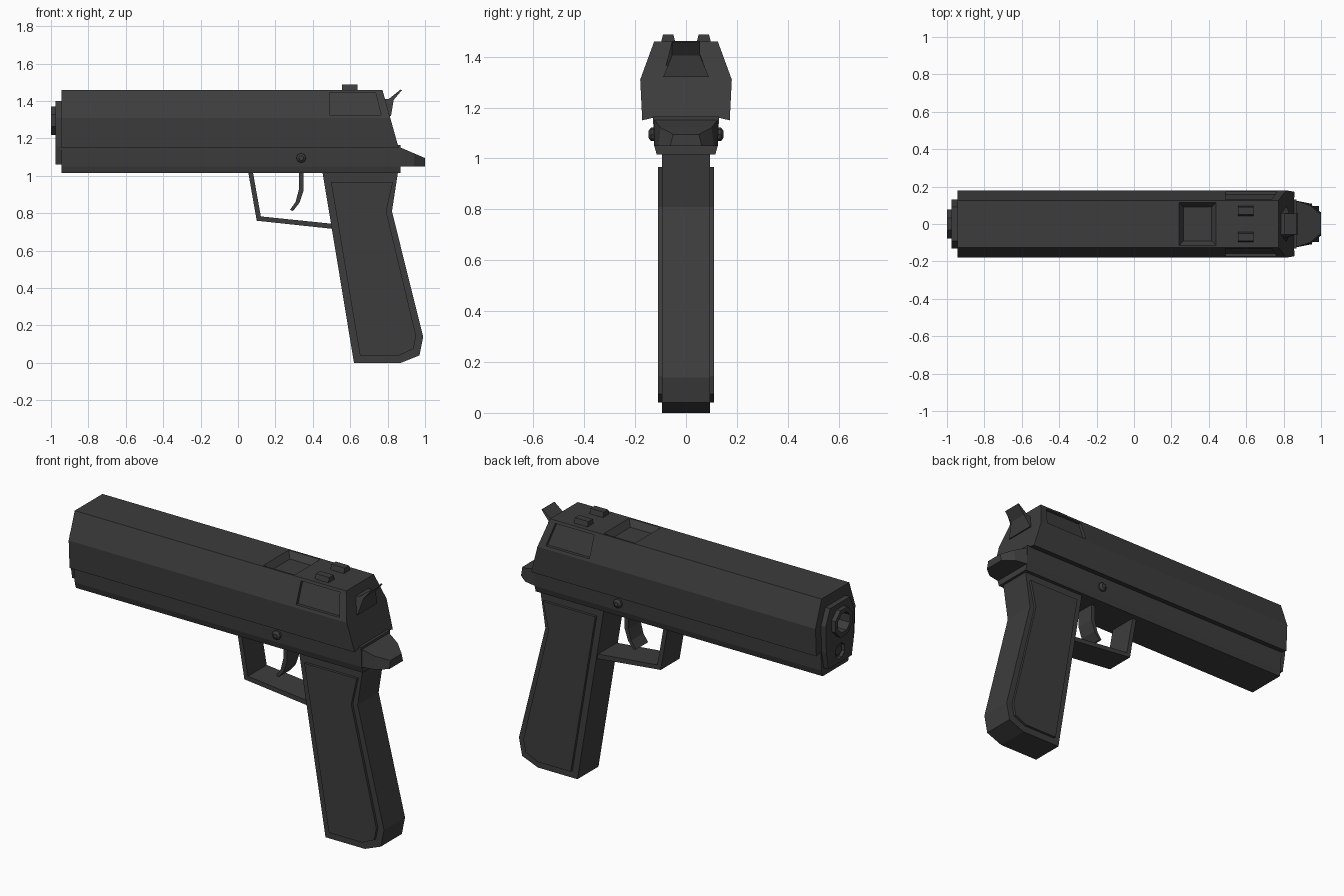
import bpy, bmesh, math

if "Cube" in bpy.data.objects:
    bpy.data.objects.remove(bpy.data.objects["Cube"])

metal = bpy.data.materials.new("dark grey")
metal.diffuse_color = (0.046, 0.046, 0.046, 1)
metal.use_nodes = True
metal.node_tree.nodes["Principled BSDF"].inputs["Base Color"].default_value = metal.diffuse_color


def loft(name, *rings):
    """Closed solid through matching rings of points."""
    bm = bmesh.new()
    vs = [[bm.verts.new(p) for p in r] for r in rings]
    n = len(vs[0])
    for a, b in zip(vs, vs[1:]):
        for i in range(n):
            j = (i + 1) % n
            bm.faces.new((a[i], a[j], b[j], b[i]))
    bm.faces.new(vs[0])
    bm.faces.new(vs[-1])
    bmesh.ops.recalc_face_normals(bm, faces=bm.faces)
    me = bpy.data.meshes.new(name)
    bm.to_mesh(me)
    bm.free()
    me.materials.append(metal)
    ob = bpy.data.objects.new(name, me)
    bpy.context.collection.objects.link(ob)
    return ob


def side_profile(name, pts, y0, y1):
    """Extrude an (x, z) outline along y."""
    return loft(name, [(x, y0, z) for x, z in pts], [(x, y1, z) for x, z in pts])


def section(half, x_of_z):
    """Mirror half of a (y, z) cross-section and place it in x."""
    full = half + [(-y, z) for y, z in reversed(half)]
    return [(x_of_z(z), y, z) for y, z in full]


def octagon(name, r, x0, x1, z):
    def ring(x):
        return [(x, r * math.cos(math.pi * (k + .5) / 4), z + r * math.sin(math.pi * (k + .5) / 4))
                for k in range(8)]
    return loft(name, ring(x0), ring(x1))


def cut(target, cutters):
    bpy.context.view_layer.objects.active = target
    for c in cutters:
        c.hide_render = True
        m = target.modifiers.new("cut", 'BOOLEAN')
        m.operation, m.solver, m.object = 'DIFFERENCE', 'EXACT', c
        bpy.ops.object.modifier_apply(modifier=m.name)


# Slide with sloped rear
slide = loft("slide",
             section([(.125, 1.46), (.18, 1.31), (.172, 1.15), (.13, 1.16)], lambda z: -.945),
             section([(.125, 1.46), (.18, 1.31), (.172, 1.15), (.13, 1.16)],
                     lambda z: .772 + (1.46 - z) * .28))

# Frame below the slide
frame_half = [(.13, 1.165), (.125, 1.05), (.115, 1.015)]
frame = loft("frame", section(frame_half, lambda z: -.945),
             section(frame_half, lambda z: .87))

# Muzzle plate, barrel and recoil rod hole
plate_half = [(.09, 1.40), (.13, 1.31), (.125, 1.16), (.105, 1.06)]
plate = loft("muzzle_plate", section(plate_half, lambda z: -.975),
             section(plate_half, lambda z: -.93))
barrel = octagon("barrel", .083, -1.0, -.90, 1.295)
rod = octagon("recoil_rod", .028, -.965, -.90, 1.125)
bore = octagon("bore_cutter", .058, -1.1, -.80, 1.295)
rod_hole = octagon("rod_cutter", .045, -1.1, -.955, 1.125)
cut(barrel, [bore])
cut(plate, [bore, rod_hole])

# Ejection port and side grip recesses
port = loft("port_cutter",
            [(x, y, 1.425) for x, y in ((.265, -.09), (.415, -.09), (.415, .09), (.265, .09))],
            [(x, y, 1.461) for x, y in ((.24, -.116), (.44, -.116), (.44, .116), (.24, .116))])


def slope_y(z):
    return .18 - (z - 1.31) * .055 / .15


recess = [(.49, 1.445), (.735, 1.445), (.765, 1.325), (.49, 1.325)]
sides = [loft("recess_cutter",
              [(x, s * (slope_y(z) - .018), z) for x, z in recess],
              [(x, s * (slope_y(z) + .03), z) for x, z in recess]) for s in (1, -1)]
cut(slide, [bore, port] + sides)
for c in [bore, rod_hole, port] + sides:
    bpy.data.objects.remove(c)

# Rear sights
for s in (1, -1):
    def sight_ring(x, top):
        return [(x, s * .04, 1.45), (x, s * .10, 1.45), (x, s * .09, top), (x, s * .05, top)]
    loft("rear_sight", sight_ring(.555, 1.488), sight_ring(.64, 1.488))

# Hammer, wider at its base
hammer = [(.765, 1.41), (.805, 1.41), (.87, 1.462), (.876, 1.458),
          (.832, 1.405), (.818, 1.32), (.765, 1.32)]


def hammer_w(z):
    return .09 if z < 1.35 else .055


loft("hammer", [(x, -hammer_w(z), z) for x, z in hammer],
     [(x, hammer_w(z), z) for x, z in hammer])

# Tang behind the frame
loft("tang",
     [(.84, -.125, 1.165), (.84, .125, 1.165), (.84, .125, 1.05), (.84, -.125, 1.05)],
     [(.865, -.125, 1.153), (.865, .125, 1.153), (.865, .125, 1.05), (.865, -.125, 1.05)],
     [(.94, -.10, 1.121), (.94, .10, 1.121), (.94, .11, 1.05), (.94, -.11, 1.05)],
     [(1.0, -.05, 1.095), (1.0, .05, 1.095), (1.0, .062, 1.05), (1.0, -.062, 1.05)])

# Grip and its two raised side panels
side_profile("grip", [(.45, 1.03), (.62, 0), (.87, 0), (.97, .04), (.99, .14),
                      (.823, .81), (.857, 1.03)], -.095, .095)
panel = [(.497, .967), (.828, .967), (.793, .81), (.952, .145), (.938, .075), (.862, .04), (.652, .04)]
for s in (1, -1):
    side_profile("grip_panel", panel, s * .09, s * .11)

# Trigger guard and trigger
side_profile("trigger_guard", [(.053, 1.03), (.10, .76), (.52, .715), (.52, .742),
                               (.122, .783), (.078, 1.03)], -.085, .085)
side_profile("trigger", [(.325, 1.03), (.325, .925), (.308, .86), (.278, .818), (.294, .812),
                         (.328, .855), (.35, .92), (.35, 1.03)], -.055, .055)

# Cross pin with bevelled ends


def pin_ring(r, y):
    return [(.338 + r * math.cos(k * math.pi / 4), y, 1.095 + r * math.sin(k * math.pi / 4))
            for k in range(8)]


loft("cross_pin", pin_ring(.013, -.148), pin_ring(.026, -.138),
     pin_ring(.026, .138), pin_ring(.013, .148))
